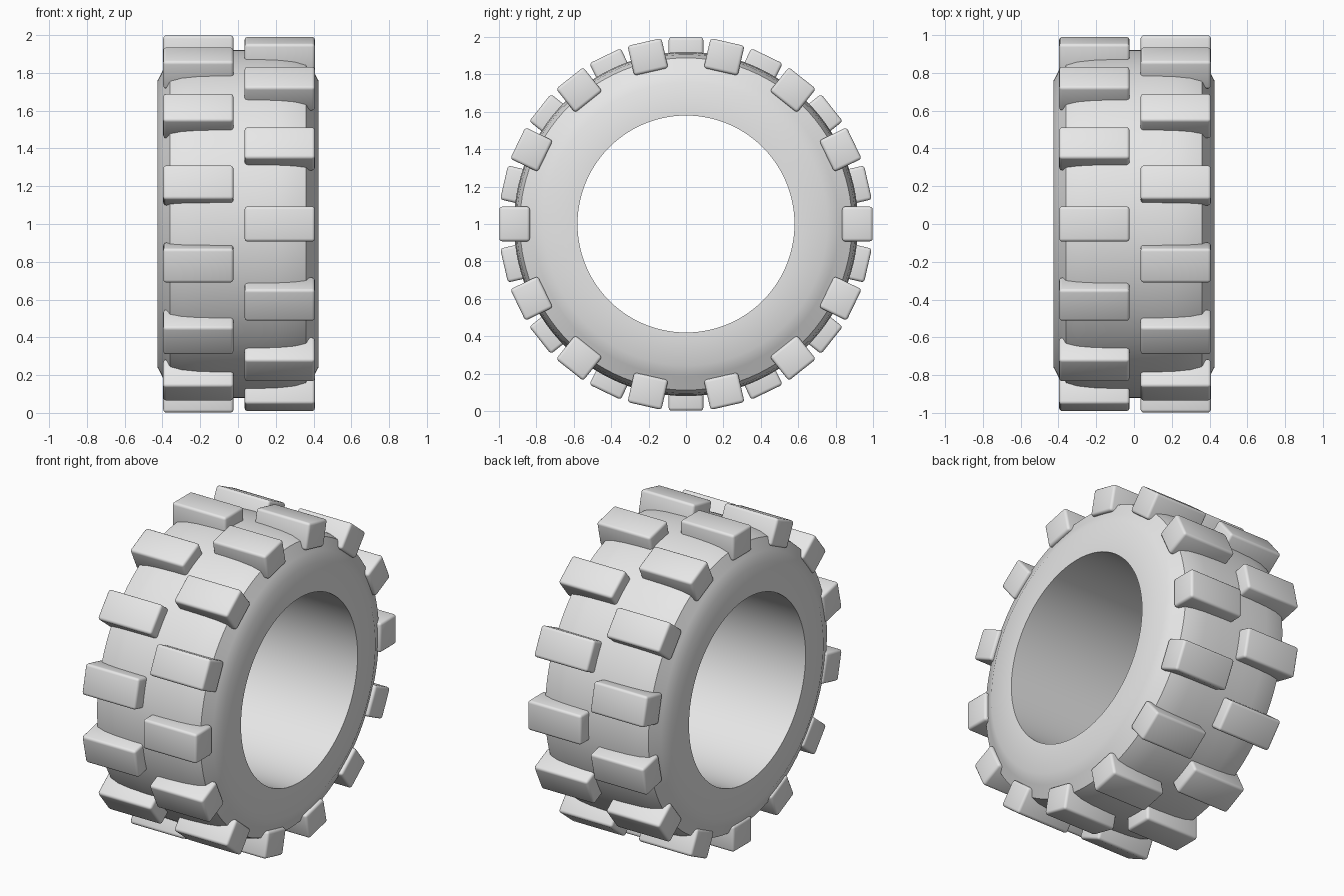
import bpy, bmesh, math
from mathutils import Matrix, Vector

if "Cube" in bpy.data.objects:
    bpy.data.objects.remove(bpy.data.objects["Cube"], do_unlink=True)

CENTRE = Vector((0, 0, 1))

rubber = bpy.data.materials.new("light grey rubber")
rubber.use_nodes = True
grey = (0.8, 0.8, 0.8, 1)
rubber.diffuse_color = grey
rubber.node_tree.nodes["Principled BSDF"].inputs["Base Color"].default_value = grey


def finish(name, bm):
    """Turn a bmesh into a smooth-shaded object with crisp edges."""
    bmesh.ops.recalc_face_normals(bm, faces=bm.faces)
    mesh = bpy.data.meshes.new(name)
    bm.to_mesh(mesh)
    bm.free()
    mesh.materials.append(rubber)
    obj = bpy.data.objects.new(name, mesh)
    obj.location = CENTRE
    bpy.context.collection.objects.link(obj)
    bpy.ops.object.select_all(action='DESELECT')
    obj.select_set(True)
    bpy.context.view_layer.objects.active = obj
    bpy.ops.object.shade_smooth_by_angle(angle=math.radians(40))
    return obj


# Tyre body: half cross-section (x, radius), mirrored and spun about the x axis
half = [(0.427, 0.58), (0.427, 0.757), (0.397, 0.815), (0.36, 0.888),
        (0.30, 0.906), (0.22, 0.915), (0.10, 0.92)]
profile = half + [(-x, r) for x, r in reversed(half)]
bm = bmesh.new()
verts = [bm.verts.new((x, 0, r)) for x, r in profile]
edges = [bm.edges.new((v, verts[i - 1])) for i, v in enumerate(verts)]
bmesh.ops.spin(bm, geom=verts + edges, cent=(0, 0, 0), axis=(1, 0, 0),
               angle=math.tau, steps=112, use_merge=False)
bmesh.ops.remove_doubles(bm, verts=bm.verts, dist=0.0005)
finish("tyre_body", bm)


# Tread blocks: two staggered rows of rounded boxes
BLOCKS = 14
INNER, OUTER = 0.835, 0.998


def tread_row(name, x_mid, phase):
    bm = bmesh.new()
    size = Matrix.Diagonal((0.372, OUTER - INNER, 0.186, 1))
    shift = Matrix.Translation((x_mid, (INNER + OUTER) / 2, 0))
    for i in range(BLOCKS):
        turn = Matrix.Rotation(math.tau * (i + phase) / BLOCKS, 4, 'X')
        bmesh.ops.create_cube(bm, size=1, matrix=turn @ shift @ size)
    bmesh.ops.bevel(bm, geom=bm.edges[:], offset=0.016, segments=3,
                    profile=0.5, affect='EDGES')
    finish(name, bm)


tread_row("left_tread_blocks", 0.221, 0)
tread_row("right_tread_blocks", -0.21, 0.5)
